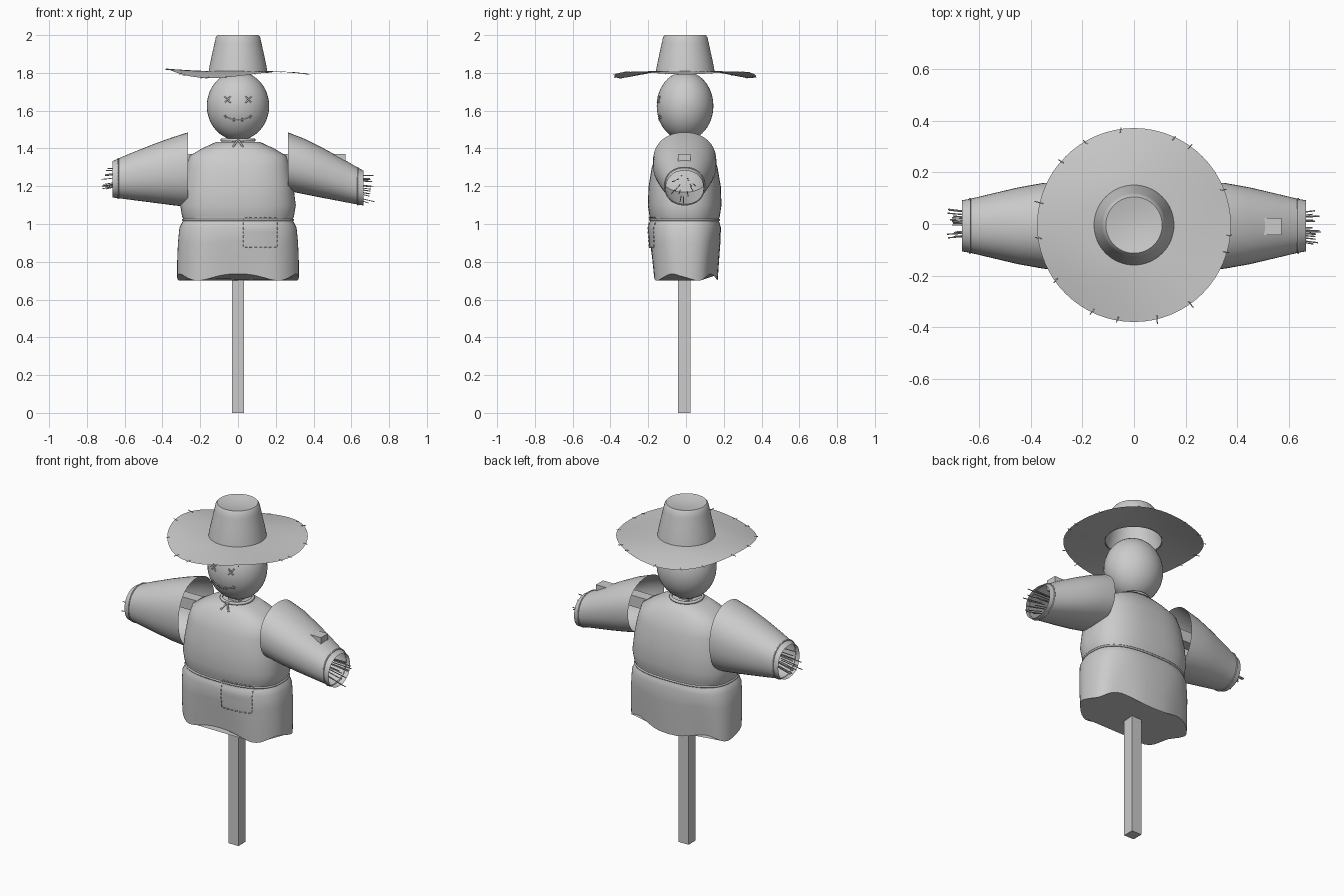
import bpy, bmesh, math, random
from math import sin, cos, pi, radians

if "Cube" in bpy.data.objects:
    bpy.data.objects.remove(bpy.data.objects["Cube"])

random.seed(4)
CY = -0.007          # shared centre line in y


def finish(name, bm, angle=40):
    bmesh.ops.recalc_face_normals(bm, faces=bm.faces)
    me = bpy.data.meshes.new(name)
    bm.to_mesh(me)
    bm.free()
    for p in me.polygons:
        p.use_smooth = True
    me.set_sharp_from_angle(angle=radians(angle))
    ob = bpy.data.objects.new(name, me)
    bpy.context.collection.objects.link(ob)
    return ob


def loft(name, rings, caps=(False, False), closed_angle=40):
    """Skin a list of closed point rings."""
    bm = bmesh.new()
    vs = [[bm.verts.new(p) for p in r] for r in rings]
    n = len(vs[0])
    for a, b in zip(vs, vs[1:]):
        for i in range(n):
            bm.faces.new((a[i], a[(i + 1) % n], b[(i + 1) % n], b[i]))
    for use, ring in zip(caps, (vs[0], vs[-1])):
        if use:
            bm.faces.new(ring)
    return finish(name, bm, closed_angle)


def oval(n, e=2.0):
    """Unit superellipse points with their angles."""
    out = []
    for i in range(n):
        t = 2 * pi * i / n
        c, s = cos(t), sin(t)
        out.append((t, math.copysign(abs(c) ** (2 / e), c), math.copysign(abs(s) ** (2 / e), s)))
    return out


def box(name, size, loc):
    bm = bmesh.new()
    bmesh.ops.create_cube(bm, size=1)
    for v in bm.verts:
        v.co = [v.co[k] * size[k] + loc[k] for k in range(3)]
    return finish(name, bm, 30)


def strands(name, paths, radius=0.003, cyclic=False):
    """Thin round threads along point lists, as one mesh."""
    cu = bpy.data.curves.new(name, 'CURVE')
    cu.dimensions = '3D'
    cu.bevel_depth = radius
    cu.bevel_resolution = 1
    cu.use_fill_caps = True
    for path in paths:
        sp = cu.splines.new('POLY')
        sp.points.add(len(path) - 1)
        for p, co in zip(sp.points, path):
            p.co = (*co, 1)
        sp.use_cyclic_u = cyclic
    ob = bpy.data.objects.new(name, cu)
    bpy.context.collection.objects.link(ob)
    bpy.ops.object.select_all(action='DESELECT')
    ob.select_set(True)
    bpy.context.view_layer.objects.active = ob
    bpy.ops.object.convert(target='MESH')


# Wooden frame
box("post", (0.065, 0.065, 1.5), (0, -0.01, 0.75))
box("crossbar", (1.14, 0.065, 0.065), (0, -0.01, 1.338))

# Shirt body: (z, half width, half depth)
BODY = [(0.718, .322, .168), (0.80, .322, .176), (0.90, .318, .186), (0.98, .31, .192),
        (1.005, .298, .185), (1.02, .288, .179), (1.04, .296, .186), (1.10, .306, .195),
        (1.20, .293, .191), (1.30, .275, .174), (1.36, .258, .153), (1.40, .19, .125),
        (1.435, .115, .095)]
EXP = 2.6


def body_front(x, z, lift=0.0):
    for (z0, a0, b0), (z1, a1, b1) in zip(BODY, BODY[1:]):
        if z0 <= z <= z1:
            f = (z - z0) / (z1 - z0)
            a, b = a0 + f * (a1 - a0), b0 + f * (b1 - b0)
            return (x, CY - b * (1 - abs(x / a) ** EXP) ** (1 / EXP) - lift, z)


rings = []
for k, (z, a, b) in enumerate(BODY):
    hem = max(0, 1 - k / 3)
    rings.append([(a * c, CY + b * s * (1 + 0.04 * hem * sin(5 * t)),
                   z - 0.018 * hem * sin(5 * t)) for t, c, s in oval(64, EXP)])
loft("shirt_body", rings, (True, True), 50)

# Belt rope and neck rope with knot
strands("belt_rope", [[(.291 * c, CY + .182 * s, 1.022) for t, c, s in oval(64, EXP)]], 0.006, True)
strands("neck_rope", [[(.085 * c, CY + .085 * s, 1.445) for t, c, s in oval(32)]], 0.009, True)
strands("neck_knot", [[(0, -.10, 1.445), (s * .012, -.112, 1.43), (s * .026, -.125, 1.408)]
                      for s in (-1, 1)] + [[(-.012, -.102, 1.445), (.012, -.102, 1.445)]], 0.005)

# Sleeves: (distance along x, half depth, left top, left bottom, right top, right bottom)
SLEEVE = [(.265, .168, 1.485, 1.09, 1.485, 1.175), (.35, .166, 1.458, 1.10, 1.452, 1.158),
          (.45, .148, 1.422, 1.113, 1.402, 1.138), (.56, .122, 1.378, 1.127, 1.342, 1.117),
          (.635, .104, 1.346, 1.137, 1.298, 1.103), (.665, .099, 1.332, 1.14, 1.282, 1.098)]
for side, name, k in ((-1, "left", 2), (1, "right", 4)):
    def ring(row, grow=0.0):
        top, bot = row[k], row[k + 1]
        return [(side * row[0], CY + (row[1] + grow) * c, (top + bot) / 2 + ((top - bot) / 2 + grow) * s)
                for t, c, s in oval(40, 2.2)]
    loft(name + "_sleeve", [ring(r) for r in SLEEVE], closed_angle=60)
    strands(name + "_cuff_band", [ring(SLEEVE[4], 0.001)], 0.004, True)
    # Straw poking out of the cuff
    end = SLEEVE[-1]
    zc = (end[k] + end[k + 1]) / 2
    straw = []
    for i in range(16):
        t, r = random.uniform(0, 2 * pi), random.uniform(0.3, 0.85)
        y, z = .09 * r * cos(t), .085 * r * sin(t)
        straw.append([(side * .59, CY + y * .8, zc + z * .8 + .01),
                      (side * random.uniform(.69, .725), CY + y * 1.05, zc + z * 1.05 - .005)])
    strands(name + "_cuff_straw", straw, 0.0025)

# Patch on the shirt front, with dashed stitching
X0, X1, Z0, Z1 = 0.03, 0.21, 0.875, 1.035
bm = bmesh.new()
grid = [[bm.verts.new(body_front(X0 + (X1 - X0) * i / 8, Z0 + (Z1 - Z0) * j / 10, 0.003))
         for i in range(9)] for j in range(11)]
for j in range(10):
    for i in range(8):
        bm.faces.new((grid[j][i], grid[j][i + 1], grid[j + 1][i + 1], grid[j + 1][i]))
finish("patch", bm)
dashes = []
for i in range(7):
    u, w = (i + .25) / 7, (i + .75) / 7
    for z in (Z0, Z1):
        dashes.append([body_front(X0 + (X1 - X0) * f, z, 0.004) for f in (u, w)])
    for x in (X0, X1):
        dashes.append([body_front(x, Z0 + (Z1 - Z0) * f, 0.004) for f in (u, w)])
strands("patch_stitches", dashes, 0.003)

# Sack head
HX, HY, HZ, HC = 0.165, 0.15, 0.182, 1.625
bm = bmesh.new()
bmesh.ops.create_uvsphere(bm, u_segments=40, v_segments=24, radius=1)
for v in bm.verts:
    v.co = (v.co.x * HX, v.co.y * HY - 0.005, v.co.z * HZ + HC)
finish("head", bm, 60)


def face(x, z):
    d = max(0, 1 - (x / HX) ** 2 - ((z - HC) / HZ) ** 2)
    return (x, -0.005 - HY * math.sqrt(d) - 0.002, z)


# Cross-stitched eyes and stitched mouth
strands("eyes", [[face(sx * .055 - .015 * d, 1.642), face(sx * .055, 1.659), face(sx * .055 + .015 * d, 1.676)]
                 for sx in (-1, 1) for d in (-1, 1)], 0.004)
mouth = []
for i in range(-3, 4):
    x = i * .022
    z = 1.55 + 4 * x * x
    mouth.append([face(x - .008, 1.55 + 4 * (x - .008) ** 2), face(x + .008, 1.55 + 4 * (x + .008) ** 2)])
    if i % 2:
        mouth.append([face(x, z - .009), face(x, z + .009)])
strands("mouth", mouth, 0.0035)


# Hat: floppy brim, crown, loose straw on the rim
def brim(r, t):
    f = max(0, (r - .15) / .225) ** 1.4
    wave = -0.015 - 0.015 * cos(3 * t) + 0.012 * cos(2 * t)
    return (r * cos(t), r * sin(t) - 0.004, 1.81 + f * wave)


STEPS = [2 * pi * i / 64 for i in range(64)]
loft("hat_brim", [[brim(.15 + .225 * k / 7, t) for t in STEPS] for k in range(8)])
CROWN = [(.155, 1.808), (.15, 1.84), (.137, 1.90), (.124, 1.96), (.117, 1.99), (.109, 2.0), (.06, 1.99), (.01, 1.987)]
loft("hat_crown", [[(r * cos(t), r * sin(t) - 0.004, z) for t in STEPS] for r, z in CROWN], (False, True), 35)
rim = []
for i in range(15):
    t = 2 * pi * (i + random.uniform(-.3, .3)) / 15
    rim.append([brim(.36, t), brim(.375 + random.uniform(.003, .02), t + random.uniform(-.02, .02))])
strands("brim_straw", rim, 0.002)
